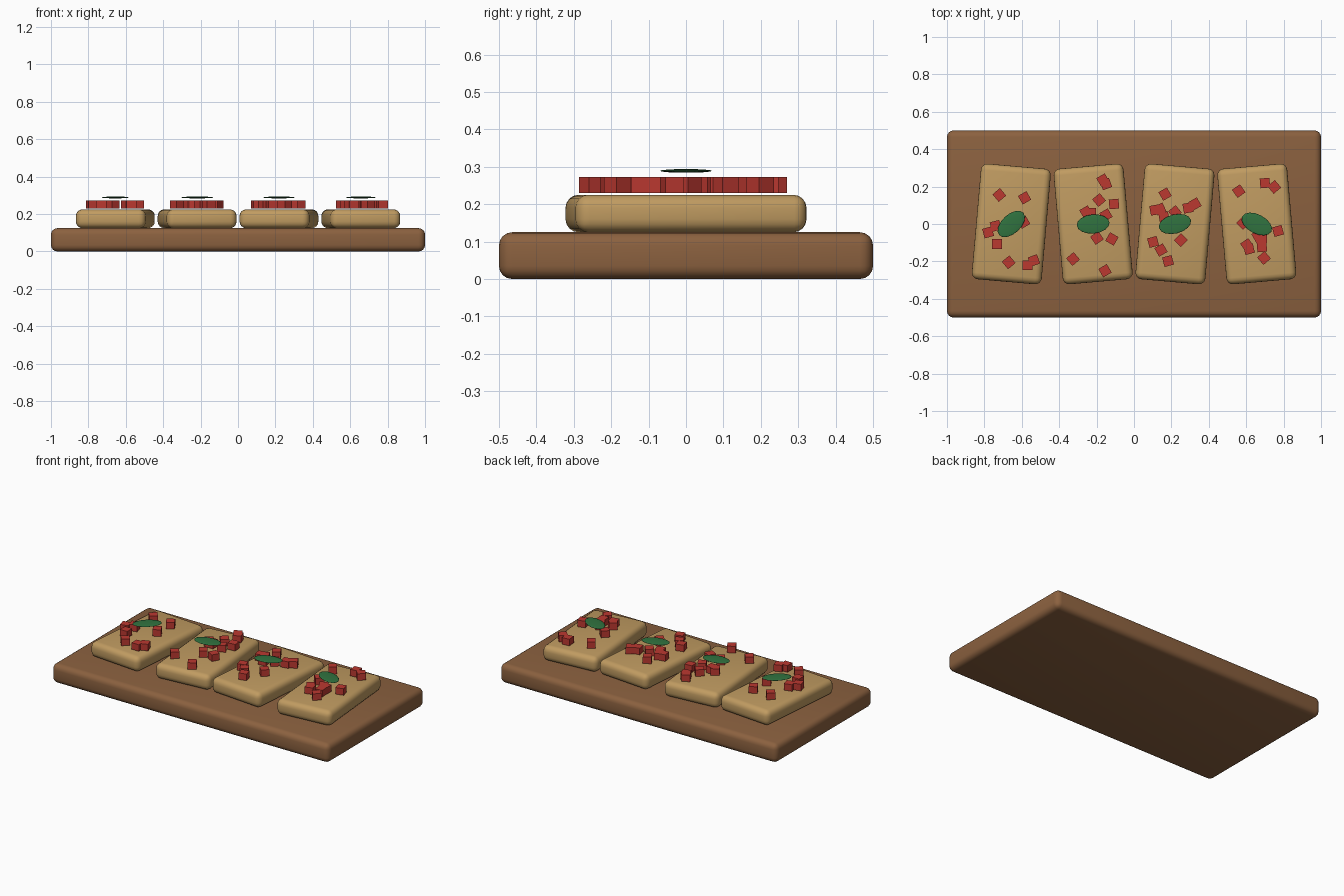
import bpy
from math import radians

if "Cube" in bpy.data.objects:
    bpy.data.objects.remove(bpy.data.objects["Cube"])


def material(name, color):
    m = bpy.data.materials.new(name)
    m.diffuse_color = (*color, 1)
    m.use_nodes = True
    m.node_tree.nodes["Principled BSDF"].inputs["Base Color"].default_value = m.diffuse_color
    return m


WOOD = material("wood", (0.26, 0.12, 0.05))
BREAD = material("bread", (0.53, 0.33, 0.12))
TOMATO = material("tomato", (0.50, 0.04, 0.03))
BASIL = material("basil", (0.03, 0.17, 0.05))


def box(name, size, loc, turn, mat, bevel=0):
    bpy.ops.mesh.primitive_cube_add(size=1, location=loc, rotation=(0, 0, radians(turn)))
    o = bpy.context.object
    o.name = name
    o.scale = size
    bpy.ops.object.transform_apply(location=False, rotation=False, scale=True)
    o.data.materials.append(mat)
    if bevel:
        b = o.modifiers.new("rounded_edges", 'BEVEL')
        b.width = bevel
        b.segments = 4
        bpy.ops.object.modifier_apply(modifier=b.name)
        bpy.ops.object.shade_smooth_by_angle(angle=radians(35))
    return o


def leaf(name, x, turn):
    bpy.ops.mesh.primitive_uv_sphere_add(segments=16, ring_count=8, radius=1,
                                         location=(x, 0, 0.289), rotation=(0, 0, radians(turn)))
    o = bpy.context.object
    o.name = name
    o.scale = (0.088, 0.051, 0.005)
    o.data.materials.append(BASIL)
    bpy.ops.object.shade_smooth()


# serving board
box("serving_board", (2, 1, 0.125), (0, 0, 0.0625), 0, WOOD, 0.035)

# diced tomato on each slice: x, y, turn in degrees
dice_1 = [(-.72, .155, 40), (-.585, .14, 30), (-.59, .01, 30), (-.74, -.01, 15), (-.78, -.045, 15),
          (-.733, -.107, 0), (-.67, -.205, 40), (-.57, -.22, 0), (-.535, -.195, 20)]
dice_2 = [(-.166, .235, 30), (-.15, .214, 20), (-.187, .128, 40), (-.107, .107, 5),
          (-.257, .064, 30), (-.23, .059, 0), (-.15, .048, 30), (-.198, -.075, 35),
          (-.118, -.08, 60), (-.326, -.187, 40), (-.155, -.25, 30)]
dice_3 = [(.166, .16, 30), (.112, .075, 10), (.139, .08, 25), (.16, .037, 10),
          (.219, .064, 40), (.289, .086, 10), (.326, .107, 30), (.251, -.086, 45),
          (.102, -.096, 15), (.144, -.139, 30), (.182, -.198, 15)]
dice_4 = [(.56, .176, 35), (.70, .219, 5), (.75, .198, 40), (.77, -.037, 15),
          (.583, .005, 45), (.663, -.064, 30), (.684, -.075, 0), (.604, -.112, 35),
          (.615, -.134, 15), (.684, -.123, 5), (.695, -.182, 40)]

# bread slices with tomato and a basil leaf
leaf_turns = (43, 5, 14, -28)
for i, dice in enumerate((dice_1, dice_2, dice_3, dice_4)):
    x = -0.656 + i * 0.4375
    box(f"bread_slice_{i + 1}", (0.375, 0.62, 0.1), (x, 0, 0.175),
        -5 if i % 2 == 0 else 5, BREAD, 0.035)
    for j, (dx, dy, turn) in enumerate(dice):
        box(f"tomato_dice_{i + 1}_{j + 1}", (0.052, 0.052, 0.043), (dx, dy, 0.2515), turn, TOMATO)
    leaf(f"basil_leaf_{i + 1}", x, leaf_turns[i])
